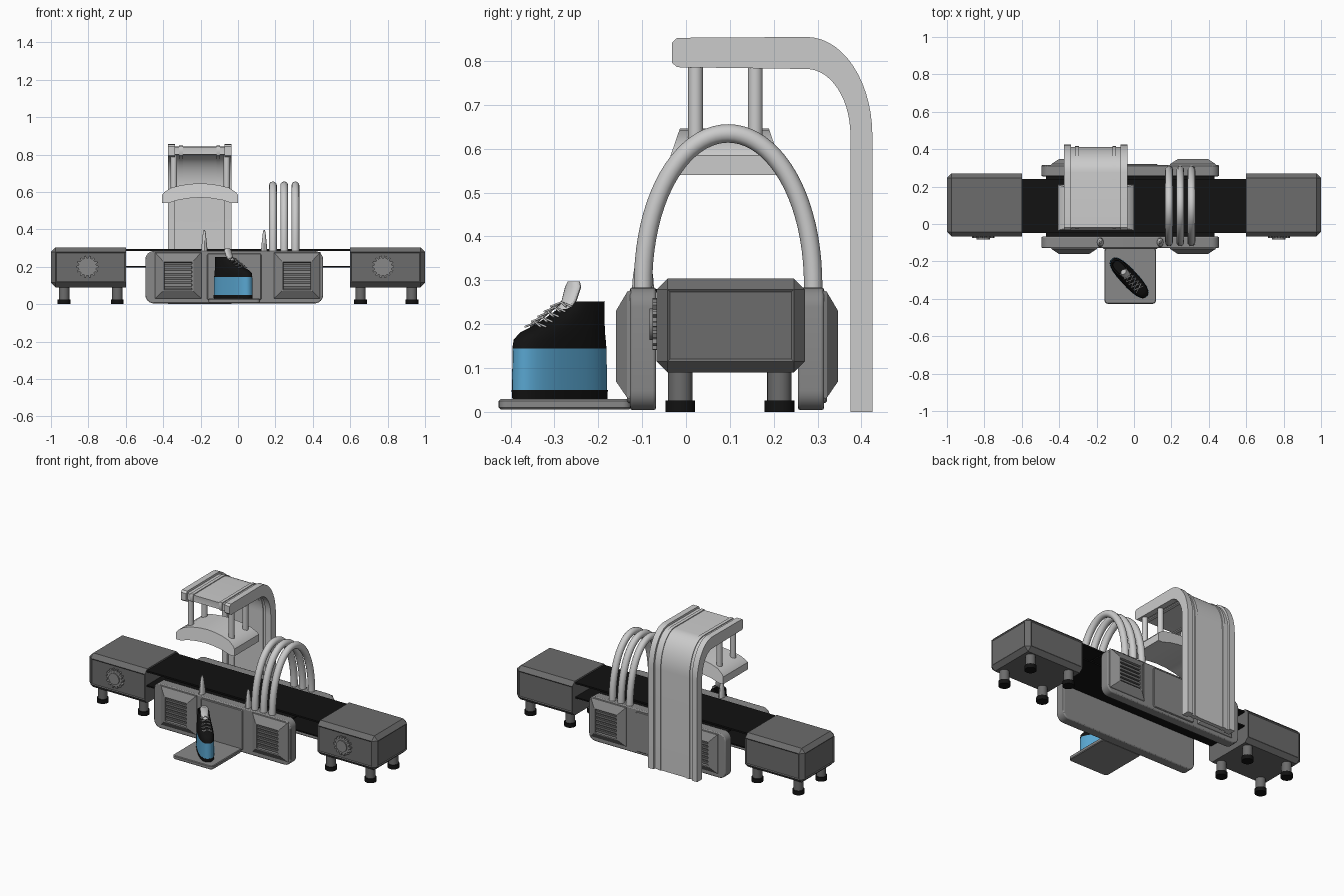
import bpy, bmesh, math
from mathutils import Vector

if "Cube" in bpy.data.objects:
    bpy.data.objects.remove(bpy.data.objects["Cube"])

def mat(name, c):
    m = bpy.data.materials.new(name)
    m.diffuse_color = (*c, 1)
    m.use_nodes = True
    m.node_tree.nodes["Principled BSDF"].inputs["Base Color"].default_value = m.diffuse_color
    return m

BLACK = mat("black", (0.006, 0.006, 0.006))
BLUE = mat("blue", (0.1, 0.38, 0.63))
DARK = mat("dark_grey", (0.15, 0.15, 0.15))
MID = mat("mid_grey", (0.25, 0.25, 0.25))

def finish(name, bm, m=None, bevel=0, segs=1, angle=30):
    bmesh.ops.recalc_face_normals(bm, faces=bm.faces)
    me = bpy.data.meshes.new(name)
    bm.to_mesh(me)
    bm.free()
    ob = bpy.data.objects.new(name, me)
    bpy.context.collection.objects.link(ob)
    if m:
        me.materials.append(m)
    if bevel:
        b = ob.modifiers.new("bevel", 'BEVEL')
        b.width, b.segments, b.limit_method = bevel, segs, 'ANGLE'
    bpy.ops.object.select_all(action='DESELECT')
    ob.select_set(True)
    bpy.context.view_layer.objects.active = ob
    bpy.ops.object.shade_smooth_by_angle(angle=math.radians(angle))
    return ob

def loft(name, rings, m=None, **kw):
    bm = bmesh.new()
    rows = [[bm.verts.new(p) for p in r] for r in rings]
    n = len(rows[0])
    for a, b in zip(rows, rows[1:]):
        for i in range(n):
            bm.faces.new((a[i], a[(i + 1) % n], b[(i + 1) % n], b[i]))
    bm.faces.new(rows[0])
    bm.faces.new(rows[-1])
    return finish(name, bm, m, **kw)

def prism(name, pts, axis, lo, hi, m=None, **kw):
    place = {'x': lambda a, b, d: (d, a, b), 'y': lambda a, b, d: (a, d, b),
             'z': lambda a, b, d: (a, b, d)}[axis]
    return loft(name, [[place(a, b, d) for a, b in pts] for d in (lo, hi)], m, **kw)

def rect(x0, x1, z0, z1):
    return [(x0, z0), (x1, z0), (x1, z1), (x0, z1)]

def round_rect(x0, x1, z0, z1, r, n=6):
    pts = []
    for cx, cz, s in ((x1 - r, z1 - r, 0), (x0 + r, z1 - r, 1), (x0 + r, z0 + r, 2), (x1 - r, z0 + r, 3)):
        for i in range(n + 1):
            a = math.pi / 2 * (s + i / n)
            pts.append((cx + r * math.cos(a), cz + r * math.sin(a)))
    return pts

def circle(cx, cy, r, n=24):
    return [(cx + r * math.cos(2 * math.pi * i / n), cy + r * math.sin(2 * math.pi * i / n)) for i in range(n)]

def tube(name, pts, r, m=None, res=4):
    cu = bpy.data.curves.new(name, 'CURVE')
    cu.dimensions, cu.bevel_depth, cu.bevel_resolution, cu.use_fill_caps = '3D', r, res, True
    sp = cu.splines.new('POLY')
    sp.points.add(len(pts) - 1)
    for p, c in zip(sp.points, pts):
        p.co = (*c, 1)
    sp.use_smooth = True
    ob = bpy.data.objects.new(name, cu)
    bpy.context.collection.objects.link(ob)
    if m:
        cu.materials.append(m)

# conveyor end housings, with legs and gear badges
for side, s, legs, gx in (("left", -1, (-0.93, -0.645), -0.805), ("right", 1, (0.655, 0.93), 0.775)):
    bm = bmesh.new()
    bmesh.ops.create_cube(bm, size=1)
    for v in bm.verts:
        v.co = (s * 0.8 + v.co.x * 0.4, 0.102 + v.co.y * 0.338, 0.197 + v.co.z * 0.214)
    inner = s * 0.6
    edges = [e for e in bm.edges if not all(abs(v.co.x - inner) < 1e-4 for v in e.verts)]
    bmesh.ops.bevel(bm, geom=edges, offset=0.025, segments=1, affect='EDGES')
    bm.normal_update()
    big = [f for f in bm.faces if f.calc_area() > 0.03 and abs(f.normal.z) < 0.5 and s * f.normal.x > -0.5]
    bmesh.ops.inset_individual(bm, faces=big, thickness=0.008, depth=-0.004)
    finish(side + "_housing", bm, DARK)
    for i, lx in enumerate(legs):
        for j, ly in enumerate((-0.013, 0.213)):
            prism(f"{side}_leg_{i}{j}", circle(lx, ly, 0.028), 'z', 0.02, 0.1, DARK)
            prism(f"{side}_foot_{i}{j}", circle(lx, ly, 0.034), 'z', 0, 0.026, BLACK)
    gear = []
    for i in range(14):
        for k, r in ((-0.3, 0.048), (-0.18, 0.06), (0.18, 0.06), (0.3, 0.048)):
            a = 2 * math.pi * (i + k) / 14
            gear.append((gx + r * math.cos(a), 0.2 + r * math.sin(a)))
    prism(side + "_gear", gear, 'y', -0.076, -0.06, MID)
    prism(side + "_gear_hub", circle(gx, 0.2, 0.036, 32), 'y', -0.083, -0.07, MID)

# belt: upper and return runs, and bed between the panels
prism("belt_top", rect(-0.62, 0.62, -0.048, 0.24), 'z', 0.285, 0.295, BLACK)
prism("belt_return", rect(-0.62, 0.62, -0.048, 0.24), 'z', 0.195, 0.203, BLACK)
prism("belt_bed", rect(-0.47, 0.43, -0.068, 0.256), 'z', 0.272, 0.28, BLACK)

# front and rear side panels with grille bosses
for side in ("front", "rear"):
    fy = (lambda y: y) if side == "front" else (lambda y: 0.187 - y)
    prism(side + "_panel", round_rect(-0.495, 0.455, 0.004, 0.284, 0.045), 'y', fy(-0.128), fy(-0.068), MID,
          bevel=0.006, segs=2)
    prism(side + "_centre_plate", round_rect(-0.165, 0.125, 0.02, 0.272, 0.012), 'y', fy(-0.134), fy(-0.12), MID,
          bevel=0.004)
    for k, x0, x1 in ((0, -0.445, -0.195), (1, 0.19, 0.44)):
        steps = ((0, 0.028, 0.278, -0.125), (0.004, 0.032, 0.274, -0.134), (0.044, 0.07, 0.23, -0.16),
                 (0.05, 0.076, 0.224, -0.16), (0.053, 0.079, 0.221, -0.143))
        loft(f"{side}_grille_boss_{k}",
             [[(x, fy(y), z) for x, z in rect(x0 + d, x1 - d, z0, z1)] for d, z0, z1, y in steps], MID)
        for i in range(6):
            z = 0.083 + i * 0.0235
            prism(f"{side}_grille_slat_{k}{i}", rect(x0 + 0.052, x1 - 0.052, z, z + 0.014), 'y',
                  fy(-0.156), fy(-0.14), DARK)

# tapered fins on the front panel
for i, x in enumerate((-0.18, 0.14)):
    loft(f"fin_{i}", [[(x + hx * a, -0.098 + hy * b, z) for a, b in circle(0, 0, 1, 16)]
                      for z, hx, hy in ((0.27, 0.018, 0.026), (0.31, 0.015, 0.023), (0.385, 0.007, 0.01), (0.396, 0.003, 0.004))])

# step plate
prism("step_plate", round_rect(-0.158, 0.118, -0.427, -0.125, 0.02), 'z', 0.006, 0.029, MID, bevel=0.004)

# three hoops over the belt
for i, x in enumerate((0.187, 0.247, 0.307)):
    pts = [(x, -0.098, 0.24)] + [(x, 0.096 - 0.194 * math.cos(t), 0.285 + 0.35 * math.sin(t) ** 0.96)
                                 for t in [math.pi * k / 40 for k in range(41)]] + [(x, 0.29, 0.24)]
    tube(f"hoop_{i}", pts, 0.021)

# overhead arm: recessed slab between raised rails
def arm(name, x0, x1, t):
    arc = [math.pi / 2 * k / 14 for k in range(15)]
    outer = [(0.275 + (0.15 - t) * math.cos(a), 0.63 + (0.225 - t) * math.sin(a)) for a in arc]
    inner_ = [(0.275 + (0.1 + t) * math.cos(a), 0.63 + (0.152 + t) * math.sin(a)) for a in reversed(arc)]
    pts = [(0.425 - t, 0)] + outer + [(-0.02, 0.853 - t), (-0.032 + t, 0.842 - t), (-0.032 + t, 0.796 + t),
                                      (-0.02, 0.786 + t)] + inner_ + [(0.375 + t, 0)]
    prism(name, pts, 'x', x0, x1)

arm("arm_slab", -0.36, -0.05, 0.013)
arm("arm_rail_left", -0.375, -0.338, 0)
arm("arm_rail_right", -0.072, -0.035, 0)
arm("arm_rib_left", -0.315, -0.295, 0.008)
arm("arm_rib_right", -0.115, -0.095, 0.008)

# scanner head with arched top and hollow underside, hung on four rods
cx = -0.203
half = [(0.202, 0.54), (0.202, 0.585), (0.192, 0.598), (0.155, 0.622), (0.1, 0.636), (0.05, 0.643)]
under = [(0.17, 0.54), (0.12, 0.556), (0.06, 0.566)]
prof = ([(cx - x, z) for x, z in half] + [(cx, 0.646)] + [(cx + x, z) for x, z in reversed(half)]
        + [(cx + x, z) for x, z in under] + [(cx, 0.57)] + [(cx - x, z) for x, z in reversed(under)])
head = prism("scanner_head", prof, 'y', -0.035, 0.21, angle=20)
for v in head.data.vertices:
    if v.co.z > 0.59:
        v.co.y = 0.0875 + (v.co.y - 0.0875) * (1 - (v.co.z - 0.585) * 2.8)
for i, x in enumerate((-0.343, -0.06)):
    for j, y in enumerate((0.022, 0.158)):
        prism(f"hanger_rod_{i}{j}", circle(x, y, 0.017, 20), 'z', 0.595, 0.8)

# boot, turned about 43 degrees: sole, platform, upper, tongue, laces
A = math.radians(43)
def boot_pt(u, v, z):
    return (-0.026 + u * math.sin(A) + v * math.cos(A), -0.288 - u * math.cos(A) + v * math.sin(A), z)

def boot_ring(z, heel, toe, w, n=32):
    c, h = (heel + toe) / 2, (toe - heel) / 2
    out = []
    for i in range(n):
        t = 2 * math.pi * i / n
        p = lambda q: math.copysign(abs(q) ** 0.78, q)
        out.append(boot_pt(c + h * p(math.cos(t)), w * p(math.sin(t)), z))
    return out

def boot_part(name, rows, m):
    loft(name, [boot_ring(*r) for r in rows], m, angle=40)

boot_part("boot_sole", [(0.029, -0.137, 0.136, 0.045), (0.05, -0.138, 0.138, 0.046)], BLACK)
boot_part("boot_platform", [(0.05, -0.136, 0.137, 0.046), (0.145, -0.134, 0.135, 0.045)], BLUE)
boot_part("boot_upper", [(0.145, -0.134, 0.136, 0.045), (0.165, -0.132, 0.132, 0.044), (0.181, -0.13, 0.112, 0.042),
                         (0.195, -0.129, 0.075, 0.04), (0.213, -0.128, 0.035, 0.037), (0.232, -0.128, 0.0, 0.034),
                         (0.252, -0.128, -0.025, 0.033), (0.252, -0.12, -0.033, 0.026), (0.21, -0.115, -0.035, 0.024)], BLACK)
loft("boot_tongue", [[boot_pt(u + a * 0.012, b * w, z) for a, b in circle(0, 0, 1, 16)]
                     for u, w, z in ((0.0, 0.018, 0.215), (-0.03, 0.022, 0.255), (-0.042, 0.024, 0.285), (-0.044, 0.016, 0.297))])
for i in range(5):
    u, z = 0.075 - i * 0.02, 0.2 + i * 0.0115
    for k, d in ((0, 0.009), (1, -0.009)):
        tube(f"boot_lace_{i}{k}", [boot_pt(u - d, -0.026, z - 0.006), boot_pt(u, 0, z + 0.004),
                                   boot_pt(u + d, 0.026, z - 0.006)], 0.0025, None, 1)
